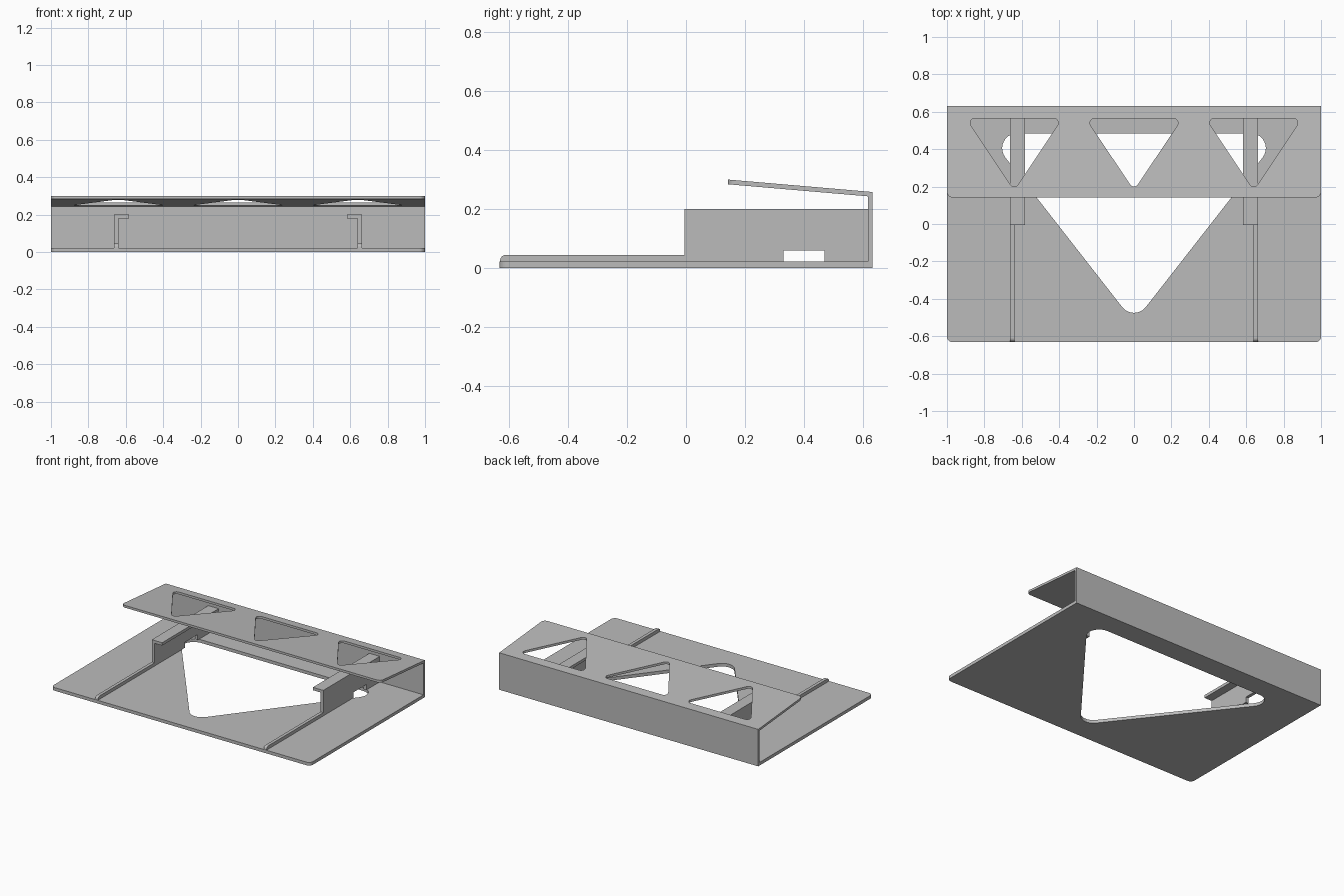
import bpy, bmesh, math
from mathutils import Vector, Matrix

cube = bpy.data.objects.get("Cube")
if cube:
    bpy.data.objects.remove(cube)

grey = bpy.data.materials.new("light_grey")
grey.use_nodes = True
colour = (0.5, 0.5, 0.5, 1)
grey.diffuse_color = colour
grey.node_tree.nodes["Principled BSDF"].inputs["Base Color"].default_value = colour


def rounded(corners, steps=10):
    """Outline from (a, b, radius) corners, each filleted by its radius."""
    out = []
    for i, (a, b, r) in enumerate(corners):
        p = Vector((a, b))
        if r == 0:
            out.append(p)
            continue
        u = (Vector(corners[i - 1][:2]) - p).normalized()
        v = (Vector(corners[(i + 1) % len(corners)][:2]) - p).normalized()
        half = u.angle(v) / 2
        centre = p + (u + v).normalized() * (r / math.sin(half))
        start = p + u * (r / math.tan(half)) - centre
        end = p + v * (r / math.tan(half)) - centre
        sweep = start.angle_signed(end)
        for k in range(steps + 1):
            # angle_signed is clockwise positive
            out.append(centre + Matrix.Rotation(-sweep * k / steps, 2) @ start)
    return out


def plate(name, loops, depth, matrix):
    """Fill nested outlines, thicken along local z and place with matrix."""
    bm = bmesh.new()
    edges = []
    for loop in loops:
        vs = [bm.verts.new((p.x, p.y, 0)) for p in loop]
        edges += [bm.edges.new((vs[i - 1], vs[i])) for i in range(len(vs))]
    bmesh.ops.triangle_fill(bm, use_beauty=True, edges=edges, normal=(0, 0, 1))
    res = bmesh.ops.extrude_face_region(bm, geom=bm.faces[:])
    top = [g for g in res["geom"] if isinstance(g, bmesh.types.BMVert)]
    bmesh.ops.translate(bm, verts=top, vec=(0, 0, depth))
    bm.transform(matrix)
    bmesh.ops.recalc_face_normals(bm, faces=bm.faces[:])
    mesh = bpy.data.meshes.new(name)
    bm.to_mesh(mesh)
    bm.free()
    mesh.materials.append(grey)
    obj = bpy.data.objects.new(name, mesh)
    bpy.context.collection.objects.link(obj)
    return obj


def rect(x0, x1, y0, y1, front_r=0):
    return rounded([(x0, y0, front_r), (x1, y0, front_r), (x1, y1, 0), (x0, y1, 0)])


def triangle(x, half, apex, top, r):
    return rounded([(x, apex, r), (x + half, top, r), (x - half, top, r)])


BACK, BASE = 0.632, 0.022

# Base plate with its large rounded triangular opening
plate("base_plate", [rect(-1, 1, -BACK, BACK, 0.03),
                     triangle(0, 0.789, -0.525, 0.485, 0.08)], BASE, Matrix())

# Back wall
plate("back_wall", [rect(-1, 1, 0.617, BACK)], 0.243 - BASE,
      Matrix.Translation((0, 0, BASE)))

# Sloping top shelf with three triangular openings
slope = -0.086
tilt = Matrix.Translation((0, 0, 0.242 - slope * BACK))
tilt[2][1] = slope
plate("top_shelf", [rect(-1, 1, 0.142, BACK, 0.03)] +
      [triangle(x, 0.257, 0.18, 0.565, 0.025) for x in (-0.64, 0, 0.64)], 0.016, tilt)

# Guide rails: low front rib, tall rear web with a notch, and an inward flange
profile = rounded([(-0.63, BASE, 0), (0.33, BASE, 0), (0.33, 0.06, 0), (0.47, 0.06, 0),
                   (0.47, BASE, 0), (0.617, BASE, 0), (0.617, 0.2, 0), (-0.005, 0.2, 0),
                   (-0.005, 0.045, 0), (-0.63, 0.045, 0.02)])
upright = Matrix(((0, 0, 1, 0), (1, 0, 0, 0), (0, 1, 0, 0), (0, 0, 0, 1)))
for side, s in (("left", 1), ("right", -1)):
    plate(side + "_rail", [profile], 0.022 * s,
          Matrix.Translation((0.64 * s, 0, 0)) @ upright)
    plate(side + "_flange", [rect(*sorted((0.582 * s, 0.64 * s)), -0.005, 0.617)], 0.02,
          Matrix.Translation((0, 0, 0.18)))
